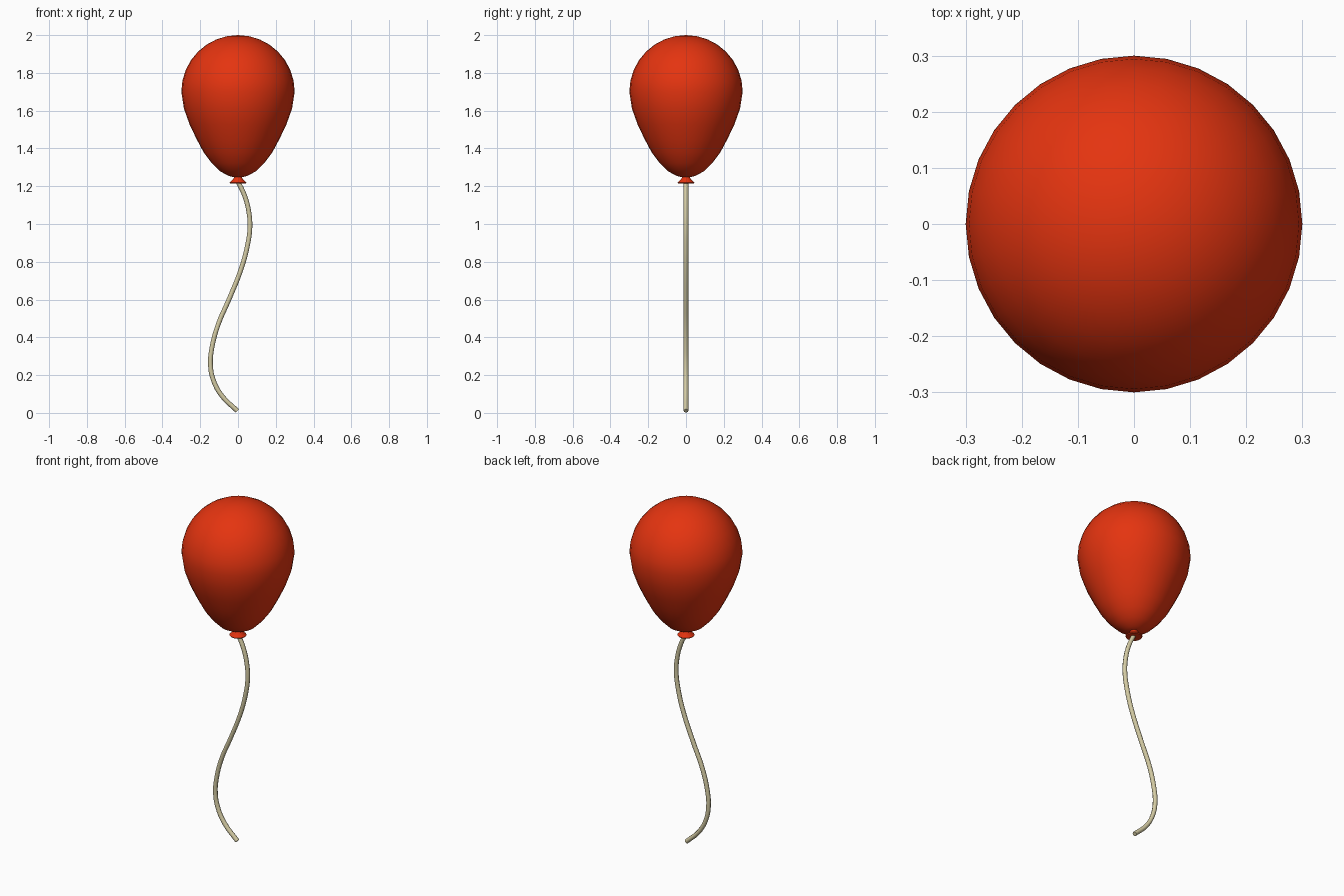
import bpy, bmesh
from math import sin, cos, pi

cube = bpy.data.objects.get("Cube")
if cube:
    bpy.data.objects.remove(cube)


def material(name, color):
    m = bpy.data.materials.new(name)
    m.use_nodes = True
    m.diffuse_color = (*color, 1)
    m.node_tree.nodes["Principled BSDF"].inputs["Base Color"].default_value = (*color, 1)
    return m


def smooth(obj, angle=pi / 4):
    bpy.ops.object.select_all(action='DESELECT')
    obj.select_set(True)
    bpy.context.view_layer.objects.active = obj
    bpy.ops.object.shade_smooth_by_angle(angle=angle)


def lathe(name, profile, mat, segments=32):
    """Spin (radius, z) points around the z axis."""
    bm = bmesh.new()
    verts = [bm.verts.new((r, 0, z)) for r, z in profile]
    edges = [bm.edges.new(pair) for pair in zip(verts, verts[1:])]
    bmesh.ops.spin(bm, geom=verts + edges, cent=(0, 0, 0), axis=(0, 0, 1),
                   angle=2 * pi, steps=segments, use_duplicate=False)
    bmesh.ops.remove_doubles(bm, verts=bm.verts, dist=0.0005)
    bmesh.ops.recalc_face_normals(bm, faces=bm.faces)
    mesh = bpy.data.meshes.new(name)
    bm.to_mesh(mesh)
    bm.free()
    mesh.materials.append(mat)
    obj = bpy.data.objects.new(name, mesh)
    bpy.context.collection.objects.link(obj)
    smooth(obj)
    return obj


red = material("balloon red", (0.78, 0.034, 0.005))
beige = material("string beige", (0.66, 0.60, 0.37))

# Balloon: round dome above, tapering belly below
R, MID = 0.3, 1.7
dome = [(R * cos(a), MID + R * sin(a)) for a in (pi / 2 * (1 - i / 8) for i in range(9))]
belly = [(0.286, 1.61), (0.256, 1.526), (0.218, 1.447), (0.181, 1.378),
         (0.139, 1.322), (0.097, 1.28), (0.048, 1.254), (0, 1.243)]
lathe("balloon", dome + belly, red)

# Flared knot under the balloon
lathe("knot", [(0, 1.25), (0.02, 1.25), (0.024, 1.238), (0.045, 1.219),
               (0.042, 1.214), (0, 1.214)], red)

# Wavy string
path = [(0, 1.225), (0.035, 1.15), (0.058, 1.06), (0.063, 0.98), (0.051, 0.89),
        (0.016, 0.76), (-0.048, 0.60), (-0.106, 0.465), (-0.138, 0.345),
        (-0.146, 0.26), (-0.131, 0.175), (-0.085, 0.09), (-0.004, 0.011)]
curve = bpy.data.curves.new("string", 'CURVE')
curve.dimensions = '3D'
curve.bevel_depth = 0.0125
curve.bevel_resolution = 2
curve.resolution_u = 4
curve.use_fill_caps = True
spline = curve.splines.new('BEZIER')
spline.bezier_points.add(len(path) - 1)
for point, (x, z) in zip(spline.bezier_points, path):
    point.co = (x, 0, z)
    point.handle_left_type = point.handle_right_type = 'AUTO'
curve.materials.append(beige)
string = bpy.data.objects.new("string", curve)
bpy.context.collection.objects.link(string)
bpy.ops.object.select_all(action='DESELECT')
string.select_set(True)
bpy.context.view_layer.objects.active = string
bpy.ops.object.convert(target='MESH')
smooth(bpy.context.object, pi / 3)
